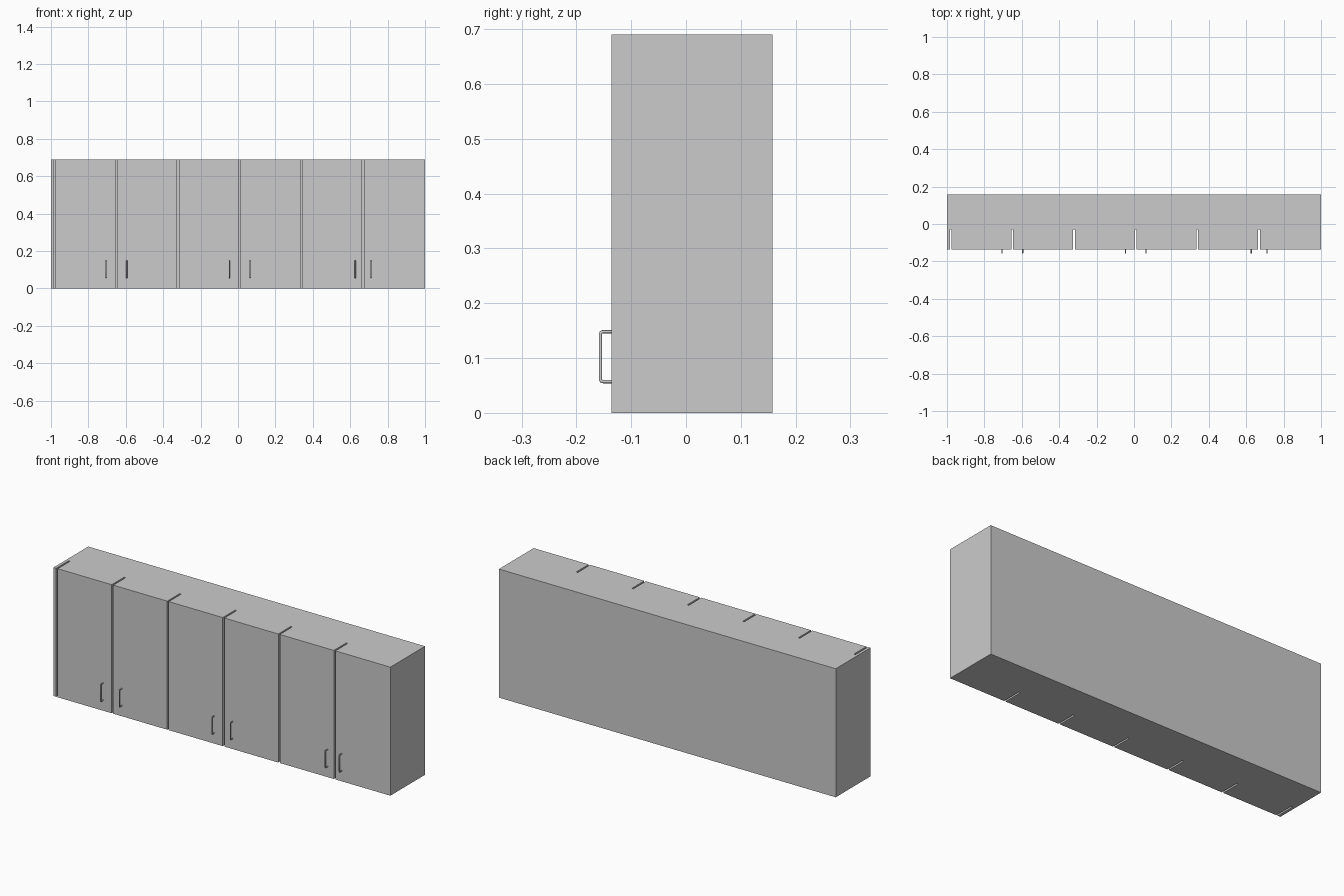
import bpy, bmesh

if "Cube" in bpy.data.objects:
    bpy.data.objects.remove(bpy.data.objects["Cube"])

X0, X1 = -1.0, 1.0
FRONT, BACK, HEIGHT = -0.136, 0.158, 0.69
SLOT_BACK, SLOT_W = -0.03, 0.009


def link(name, data, location=(0, 0, 0)):
    ob = bpy.data.objects.new(name, data)
    ob.location = location
    bpy.context.collection.objects.link(ob)
    return ob


# Cabinet body: plan outline with a narrow slot between doors, extruded upward
outline = [(X0, BACK), (X0, FRONT)]
for i in range(6):
    c = -0.98 + i * 0.3297
    a, b = c - SLOT_W / 2, c + SLOT_W / 2
    outline += [(a, FRONT), (a, SLOT_BACK), (b, SLOT_BACK), (b, FRONT)]
outline += [(X1, FRONT), (X1, BACK)]

bm = bmesh.new()
base = bm.faces.new([bm.verts.new((x, y, 0)) for x, y in outline])
top = bmesh.ops.extrude_face_region(bm, geom=[base])["geom"]
bmesh.ops.translate(bm, vec=(0, 0, HEIGHT),
                    verts=[v for v in top if isinstance(v, bmesh.types.BMVert)])
bmesh.ops.recalc_face_normals(bm, faces=bm.faces)
mesh = bpy.data.meshes.new("cabinet_body")
bm.to_mesh(mesh)
bm.free()
link("cabinet_body", mesh)

# Bar handle: thin round rod bent into a U with softened corners
curve = bpy.data.curves.new("door_handle", "CURVE")
curve.dimensions = "3D"
curve.bevel_depth = 0.003
curve.bevel_resolution = 2
curve.use_fill_caps = True
half, reach, r = 0.0455, 0.020, 0.004
path = [(0.002, half), (r - reach, half), (0.0012 - reach, half - 0.0012), (-reach, half - r)]
path += [(y, -z) for y, z in reversed(path)]
rod = curve.splines.new("POLY")
rod.points.add(len(path) - 1)
for p, (y, z) in zip(rod.points, path):
    p.co = (0, y, z, 1)

# Six handles in pairs, low on the doors
handle = link("temporary_handle", curve)
bpy.context.view_layer.update()
handle_mesh = bpy.data.meshes.new_from_object(
    handle.evaluated_get(bpy.context.evaluated_depsgraph_get()))
bpy.data.objects.remove(handle)
for i, x in enumerate((-0.706, -0.595, -0.046, 0.064, 0.627, 0.711)):
    link(f"door_handle_{i + 1}", handle_mesh, (x, FRONT, 0.1025))
